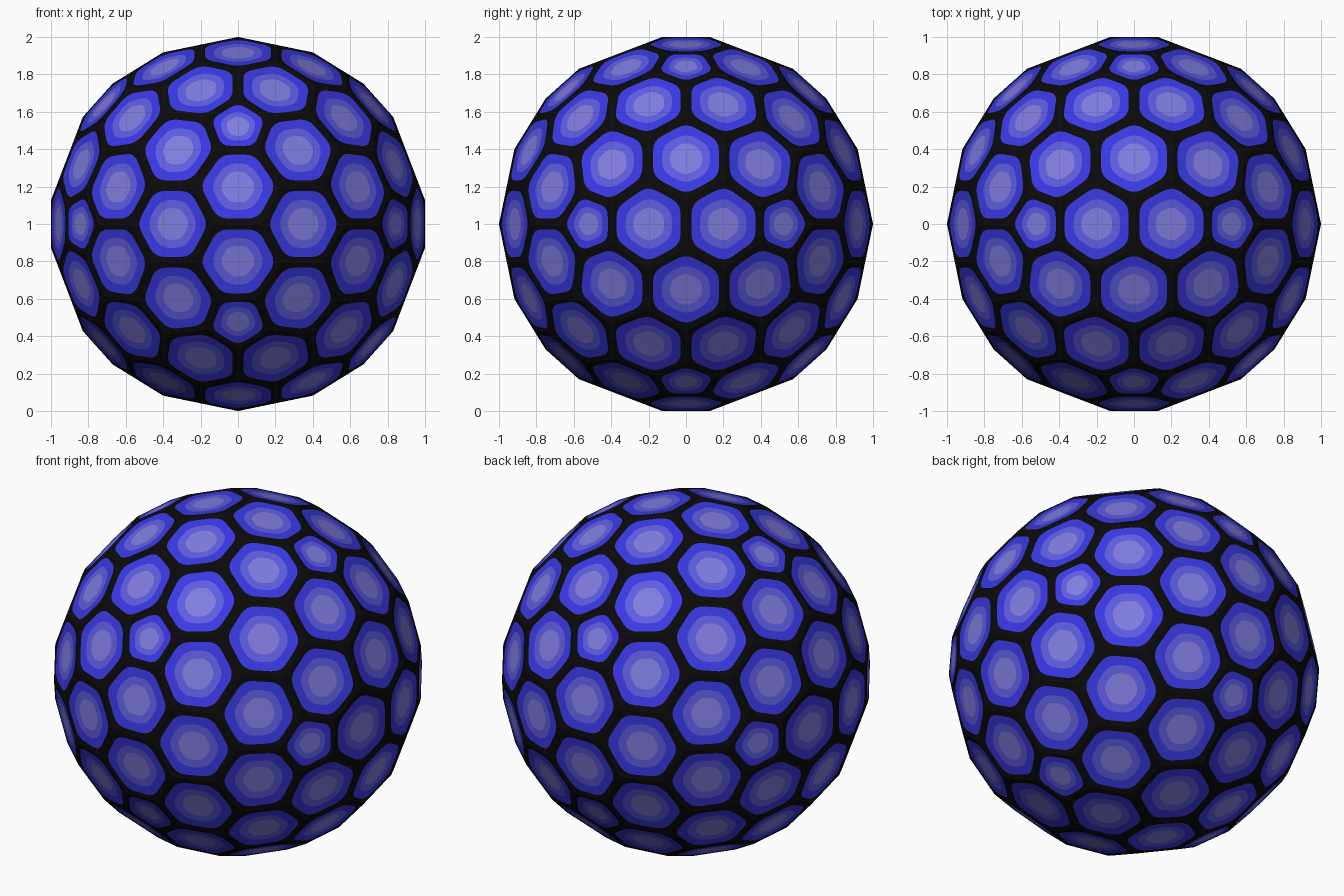
import bpy, bmesh, math
from itertools import combinations
from mathutils import Vector, Matrix

if "Cube" in bpy.data.objects:
    bpy.data.objects.remove(bpy.data.objects["Cube"])


def material(name, rgb):
    m = bpy.data.materials.new(name)
    m.diffuse_color = (*rgb, 1)
    m.use_nodes = True
    m.node_tree.nodes["Principled BSDF"].inputs["Base Color"].default_value = m.diffuse_color
    return m


MATS = [material("black", (0.003, 0.003, 0.003)),
        material("blue", (0.042, 0.040, 0.78)),
        material("mid blue", (0.115, 0.110, 0.75)),
        material("pale blue", (0.215, 0.205, 0.74))]

# Icosahedron directions: these are the centres of the twelve pentagons
PHI = (1 + 5 ** 0.5) / 2
ico = []
for s in (-1, 1):
    for t in (-PHI, PHI):
        ico += [Vector((0, t, s)).normalized(), Vector((t, s, 0)).normalized(),
                Vector((s, 0, t)).normalized()]

D_HEX, D_PENT = math.cos(math.atan(1 / (3 * PHI))), 0.991
panels = {}      # key -> [normal, plane distance, corner points]


def panel(key, direction, dist):
    panels.setdefault(key, [direction.normalized(), dist, []])
    return key


def corner(*keys):
    # Point where three neighbouring panels meet
    rows = Matrix([panels[k][0] for k in keys])
    p = rows.inverted() @ Vector([panels[k][1] for k in keys])
    for k in keys:
        panels[k][2].append(p)


def near(i, j):
    return ico[i].dot(ico[j]) > 0.4


# Each icosahedron face holds one middle hexagon, six edge hexagons, three pentagons
for tri in combinations(range(12), 3):
    if not all(near(i, j) for i, j in combinations(tri, 2)):
        continue
    a, b, c = tri
    mid = panel(tri, ico[a] + ico[b] + ico[c], D_HEX)
    ring = []
    for i, j in ((a, b), (b, c), (c, a)):
        ring.append(panel((i, j), ico[i] * 2 + ico[j], D_HEX))
        ring.append(panel((j, i), ico[j] * 2 + ico[i], D_HEX))
    for k in range(6):
        corner(mid, ring[k], ring[(k + 1) % 6])
    for k, i in enumerate((b, c, a)):
        pent = panel((i,), ico[i], D_PENT)
        corner(pent, ring[2 * k + 1], ring[(2 * k + 2) % 6])


def unique_sorted(n, pts):
    # Remove repeats and order the corners around the panel
    out = []
    for p in pts:
        if all((p - q).length > 1e-3 for q in out):
            out.append(p)
    u = n.orthogonal().normalized()
    v = n.cross(u)
    return sorted(out, key=lambda p: math.atan2(p.dot(v), p.dot(u)))


def outline(pts, centre, scale, cut, rounded):
    # Scaled panel outline, with its corners either sharp or rounded
    res = []
    n = len(pts)
    for k, v in enumerate(pts):
        p0 = v.lerp((v + pts[k - 1]) / 2, cut)
        p2 = v.lerp((v + pts[(k + 1) % n]) / 2, cut)
        for t in (0, 0.25, 0.5, 0.75, 1):
            if rounded:
                p = p0.lerp(v, t).lerp(v.lerp(p2, t), t)
            else:
                p = p0.lerp(v, 2 * t) if t <= 0.5 else v.lerp(p2, 2 * t - 1)
            res.append(centre + (p - centre) * scale)
    return res


# Ball shell: every flat panel carries three concentric spots on black
bm = bmesh.new()
for n, d, pts in panels.values():
    pts = unique_sorted(n, pts)
    centre = n * d
    loops = [outline(pts, centre, 1, 0.55, False),
             outline(pts, centre, 0.855, 0.55, True),
             outline(pts, centre, 0.62, 0.8, True),
             outline(pts, centre, 0.41, 0.8, True)]
    loops = [[bm.verts.new(p + Vector((0, 0, 1))) for p in l] for l in loops]
    count = len(loops[0])
    for m in range(3):
        o, i = loops[m], loops[m + 1]
        for k in range(count):
            j = (k + 1) % count
            bm.faces.new((o[k], o[j], i[j], i[k])).material_index = m
    bm.faces.new(loops[3]).material_index = 3
bmesh.ops.remove_doubles(bm, verts=bm.verts, dist=1e-4)

mesh = bpy.data.meshes.new("spotted_ball")
bm.to_mesh(mesh)
bm.free()
for m in MATS:
    mesh.materials.append(m)
bpy.context.collection.objects.link(bpy.data.objects.new("spotted_ball", mesh))
